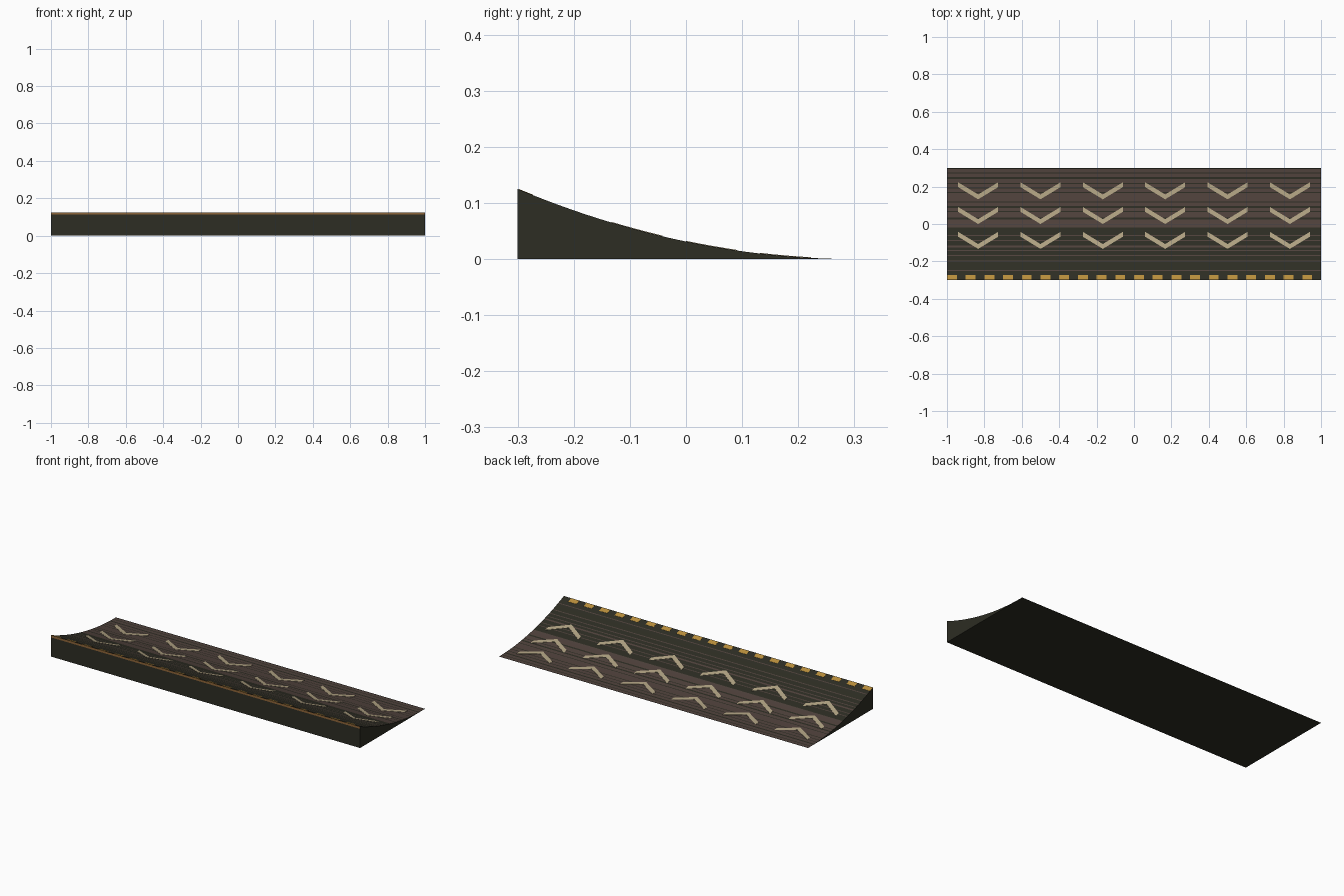
import bpy
import bmesh

cube = bpy.data.objects.get("Cube")
if cube:
    bpy.data.objects.remove(cube)

HALF_X, HALF_Y, HEIGHT, ROWS = 1.0, 0.3, 0.125, 120


def material(name, rgb):
    mat = bpy.data.materials.new(name)
    mat.use_nodes = True
    mat.diffuse_color = (*rgb, 1)
    mat.node_tree.nodes["Principled BSDF"].inputs["Base Color"].default_value = (*rgb, 1)
    return mat


olive = material("dark olive", (0.026, 0.026, 0.017))
brown = material("worn brown", (0.08, 0.054, 0.045))
tan = material("pale tan", (0.445, 0.37, 0.23))
amber = material("amber", (0.48, 0.27, 0.045))
rust = material("rust orange", (0.27, 0.13, 0.04))


def surface(y):
    """Height of the concave ramp at depth y."""
    return HEIGHT * ((HALF_Y - y) / (2 * HALF_Y)) ** 2


def finish(bm, name, mats):
    bmesh.ops.recalc_face_normals(bm, faces=bm.faces)
    mesh = bpy.data.meshes.new(name)
    bm.to_mesh(mesh)
    bm.free()
    for mat in mats:
        mesh.materials.append(mat)
    obj = bpy.data.objects.new(name, mesh)
    bpy.context.collection.objects.link(obj)
    return obj


# Ramp body: extruded curved profile, with thin tread bands coloured by row
DARK_ROWS = {54, 55, 65, 66, 73, 77, 78, 83, 93, 98, 103, 108, 109, 114, 119}
BROWN_ROWS = {10, 20, 26, 31, 35, 36, 42, 47}


def row_is_brown(row):
    return row in BROWN_ROWS if row < 54 else row not in DARK_ROWS


profile = [(-HALF_Y, 0), (-HALF_Y, HEIGHT - 0.013)]
for i in range(ROWS + 1):
    y = -HALF_Y + 2 * HALF_Y * i / ROWS
    profile.append((y, surface(y)))

bm = bmesh.new()
ends = [[bm.verts.new((x, y, z)) for y, z in profile] for x in (-HALF_X, HALF_X)]
count = len(profile)
for i in range(count):
    j = (i + 1) % count
    face = bm.faces.new((ends[0][i], ends[0][j], ends[1][j], ends[1][i]))
    if i == 1:
        face.material_index = 2
    elif 2 <= i < count - 1 and row_is_brown(i - 2):
        face.material_index = 1
for end in ends:
    bm.faces.new(end)
finish(bm, "ramp_body", (olive, brown, rust))


def surface_plate(bm, path, depth, lift=0.0012):
    """Thin plate lying on the ramp, following a path of (x, front y)."""
    across = 3
    grid = []
    for x, y0 in path:
        ys = [y0 + depth * k / across for k in range(across + 1)]
        grid.append([bm.verts.new((x, y, surface(y) + lift)) for y in ys])
    for a, b in zip(grid, grid[1:]):
        for k in range(across):
            bm.faces.new((a[k], b[k], b[k + 1], a[k + 1]))
    # Skirt that closes the plate down to the ramp
    rim = [e for e in bm.edges if e.is_boundary and e.verts[0] in sum(grid, [])]
    skirt = bmesh.ops.extrude_edge_only(bm, edges=rim)["geom"]
    for v in skirt:
        if isinstance(v, bmesh.types.BMVert):
            v.co.z = max(surface(v.co.y) - 0.0002, 0)


# Chevron arrows, pointing to the high edge
for row, tip_y in enumerate((-0.133, 0.0, 0.132)):
    for col in range(6):
        centre = (col - 2.5) / 3
        path = []
        for k in range(-5, 6):
            t = k / 5
            path.append((centre + 0.107 * t, tip_y + 0.065 * abs(t)))
        bm = bmesh.new()
        surface_plate(bm, path, 0.026)
        finish(bm, f"chevron_{row + 1}_{col + 1}", (tan,))

# Warning dashes along the high edge
for i in range(20):
    x = -HALF_X + 0.1 * i
    bm = bmesh.new()
    surface_plate(bm, [(x, -0.298), (x + 0.053, -0.298)], 0.025, 0.0008)
    finish(bm, f"edge_dash_{i + 1}", (amber,))
